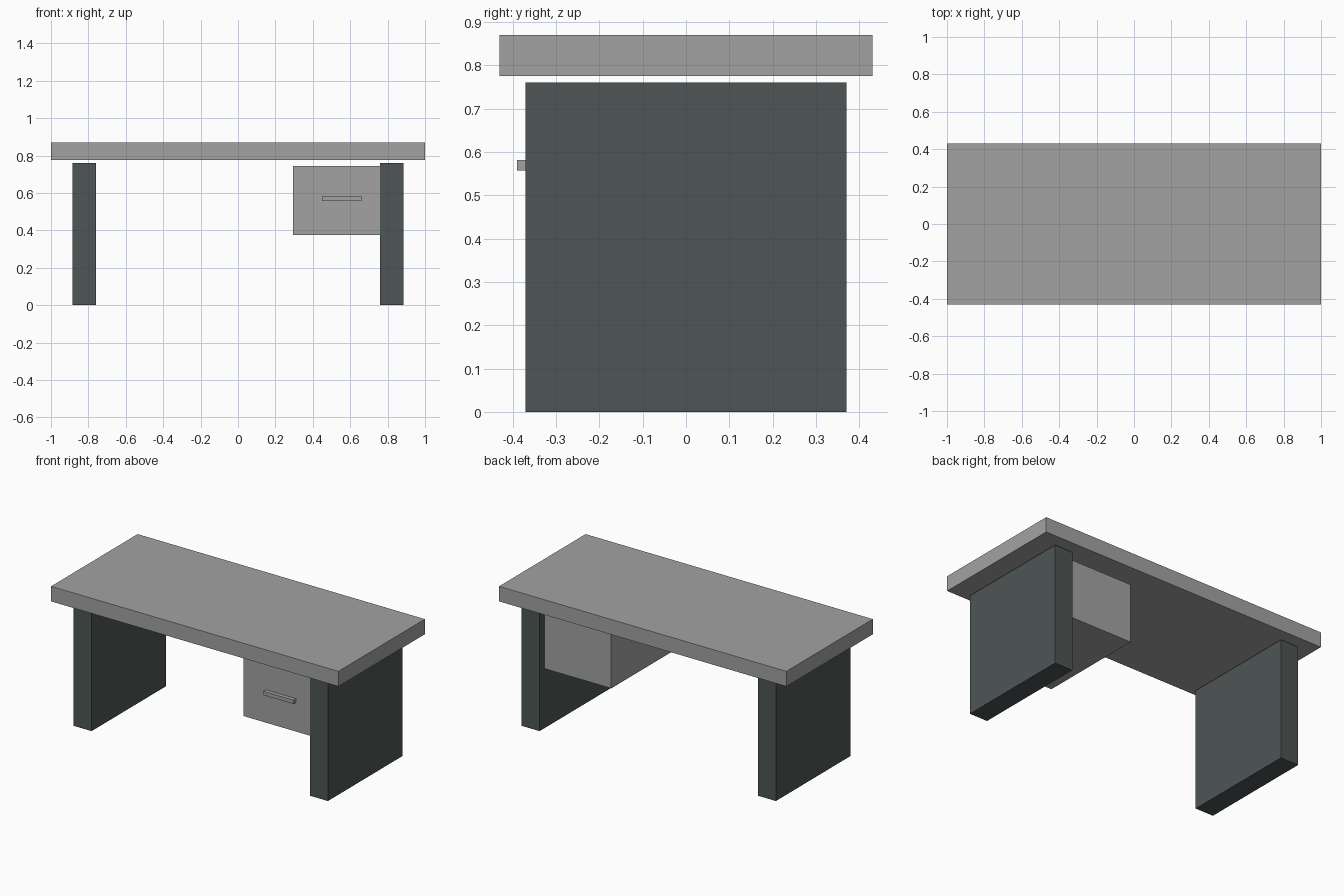
import bpy

if "Cube" in bpy.data.objects:
    bpy.data.objects.remove(bpy.data.objects["Cube"])


def material(name, rgb):
    m = bpy.data.materials.new(name)
    m.diffuse_color = (*rgb, 1.0)
    m.use_nodes = True
    m.node_tree.nodes["Principled BSDF"].inputs["Base Color"].default_value = m.diffuse_color
    return m


grey = material("light_grey", (0.365, 0.365, 0.365))
dark = material("dark_green_grey", (0.075, 0.093, 0.089))


def box(name, lo, hi, mat):
    """Axis-aligned box between two corners."""
    centre = [(a + b) / 2 for a, b in zip(lo, hi)]
    bpy.ops.mesh.primitive_cube_add(size=1, location=centre)
    ob = bpy.context.object
    ob.name = name
    ob.scale = [b - a for a, b in zip(lo, hi)]
    bpy.ops.object.transform_apply(location=False, rotation=False, scale=True)
    ob.data.materials.append(mat)
    return ob


# Desk top, floating slightly above the legs
box("desk_top", (-1, -0.43, 0.775), (1, 0.43, 0.87), grey)

# Slab legs
for name, side in (("left_leg", -1), ("right_leg", 1)):
    x = side * 0.8225
    box(name, (x - 0.0625, -0.37, 0), (x + 0.0625, 0.37, 0.76), dark)

# Drawer box, let into the right leg, with its handle
box("drawer", (0.295, -0.365, 0.375), (0.815, 0.322, 0.745), grey)
box("drawer_handle", (0.45, -0.39, 0.558), (0.66, -0.36, 0.582), grey)
